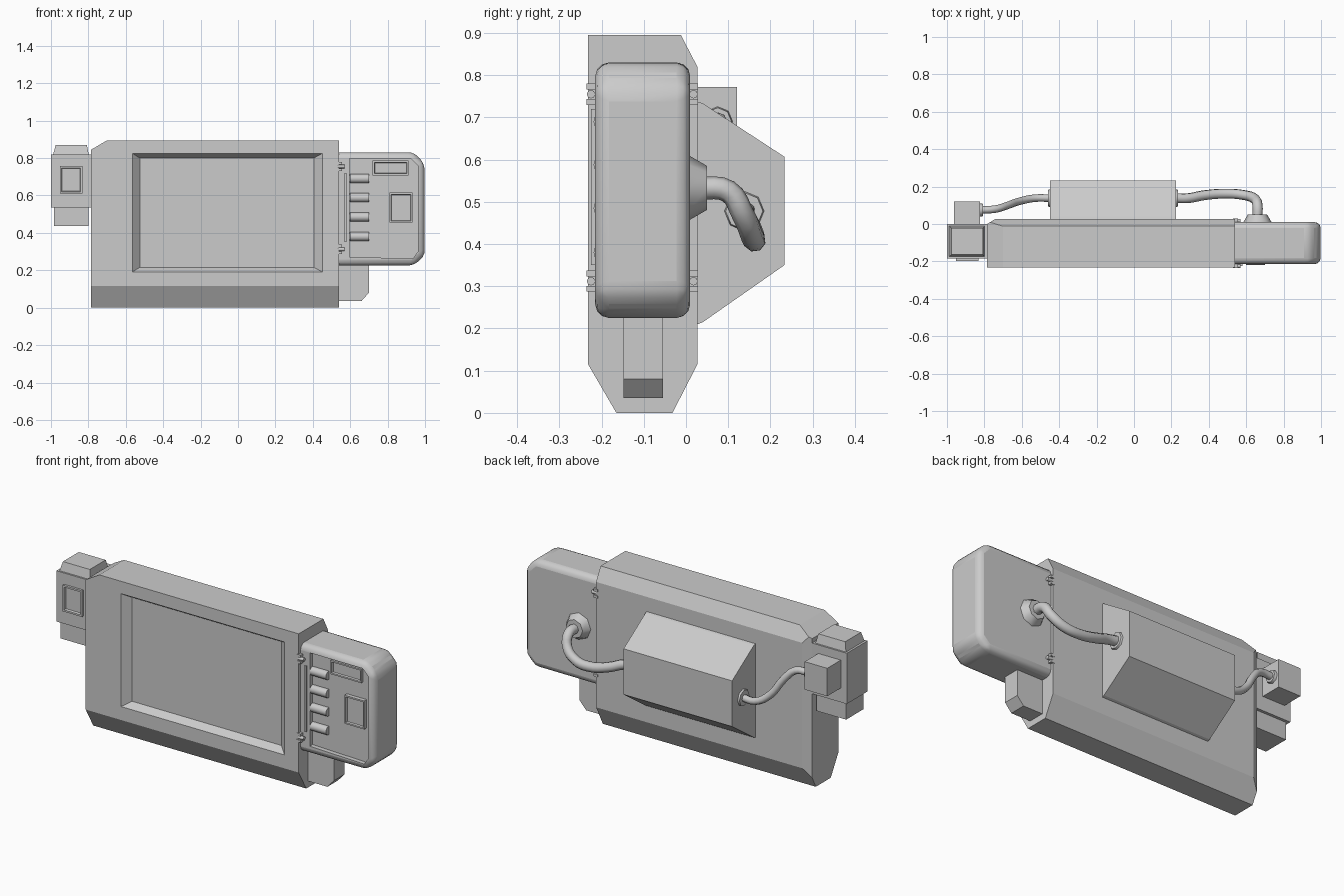
import bpy, bmesh, math
from mathutils import Vector

if "Cube" in bpy.data.objects:
    bpy.data.objects.remove(bpy.data.objects["Cube"])

GREY = (0.6, 0.6, 0.6, 1)
grey = bpy.data.materials.new("plain grey")
grey.use_nodes = True
grey.diffuse_color = GREY
grey.node_tree.nodes["Principled BSDF"].inputs["Base Color"].default_value = GREY


def finish(name, bm):
    bmesh.ops.recalc_face_normals(bm, faces=bm.faces)
    mesh = bpy.data.meshes.new(name)
    bm.to_mesh(mesh)
    bm.free()
    mesh.materials.append(grey)
    ob = bpy.data.objects.new(name, mesh)
    bpy.context.collection.objects.link(ob)
    return ob


def smooth(ob, angle=35):
    bpy.ops.object.select_all(action='DESELECT')
    ob.select_set(True)
    bpy.context.view_layer.objects.active = ob
    bpy.ops.object.shade_smooth_by_angle(angle=math.radians(angle))


def loft(name, lower, upper):
    """Solid between two matching outlines."""
    bm = bmesh.new()
    a = [bm.verts.new(p) for p in lower]
    b = [bm.verts.new(p) for p in upper]
    bm.faces.new(a)
    bm.faces.new(b)
    n = len(a)
    for i in range(n):
        j = (i + 1) % n
        bm.faces.new((a[i], a[j], b[j], b[i]))
    return finish(name, bm)


def prism_x(name, yz, x0, x1):
    return loft(name, [(x0, y, z) for y, z in yz], [(x1, y, z) for y, z in yz])


def prism_y(name, xz, y0, y1):
    return loft(name, [(x, y0, z) for x, z in xz], [(x, y1, z) for x, z in xz])


def rect(a0, a1, b0, b1):
    return [(a0, b0), (a1, b0), (a1, b1), (a0, b1)]


def box(name, x, y, z):
    return prism_y(name, rect(*x, *z), *y)


def cut(ob, cutter):
    cutter.hide_render = True
    cutter.hide_set(True)
    mod = ob.modifiers.new("recess", 'BOOLEAN')
    mod.object, mod.operation, mod.solver = cutter, 'DIFFERENCE', 'EXACT'


def slice_off(ob, point, normal):
    bm = bmesh.new()
    bm.from_mesh(ob.data)
    geom = bm.verts[:] + bm.edges[:] + bm.faces[:]
    res = bmesh.ops.bisect_plane(bm, geom=geom, plane_co=point, plane_no=normal, clear_outer=True)
    edges = [e for e in res["geom_cut"] if isinstance(e, bmesh.types.BMEdge)]
    bmesh.ops.contextual_create(bm, geom=edges)
    bmesh.ops.recalc_face_normals(bm, faces=bm.faces)
    bm.to_mesh(ob.data)
    bm.free()


def cone(name, start, end, r0, r1, sides=8):
    start, end = Vector(start), Vector(end)
    d = end - start
    bm = bmesh.new()
    bmesh.ops.create_cone(bm, cap_ends=True, segments=sides, radius1=r0, radius2=r1, depth=d.length)
    bm.transform(d.to_track_quat('Z', 'Y').to_matrix().to_4x4())
    bmesh.ops.translate(bm, verts=bm.verts, vec=(start + end) / 2)
    ob = finish(name, bm)
    smooth(ob, 50)
    return ob


def cable(name, points, radius):
    curve = bpy.data.curves.new(name, 'CURVE')
    curve.dimensions = '3D'
    curve.bevel_depth, curve.bevel_resolution, curve.resolution_u = radius, 2, 4
    sp = curve.splines.new('BEZIER')
    sp.bezier_points.add(len(points) - 1)
    for bp, p in zip(sp.bezier_points, points):
        bp.co = p
        bp.handle_left_type = bp.handle_right_type = 'AUTO'
    curve.materials.append(grey)
    ob = bpy.data.objects.new(name, curve)
    bpy.context.collection.objects.link(ob)


def button(name, x, z, y0, y1, rim, depth):
    """Raised plate with a sunken centre on its front."""
    ob = box(name, x, (y0, y1), z)
    bm = bmesh.new()
    bm.from_mesh(ob.data)
    front = [f for f in bm.faces if f.normal.y < -0.9]
    bmesh.ops.inset_region(bm, faces=front, thickness=rim)
    bmesh.ops.inset_region(bm, faces=front, thickness=rim / 3, depth=-depth)
    bm.to_mesh(ob.data)
    bm.free()


# Main slab with trimmed corners
body = prism_x("body", [(-0.165, 0), (-0.032, 0), (0.027, 0.115), (0.027, 0.82),
                        (-0.012, 0.895), (-0.232, 0.895), (-0.232, 0.115)], -0.785, 0.54)
slice_off(body, (-0.785, 0, 0.845), (-0.5, 0, 0.85))
slice_off(body, (-0.785, 0.0, 0.4), (-0.5, 0.8, 0))

# Sunken screen with sloping sides
screen = loft("screen_cutter",
              [(x, -0.232 - 0.02, z) for x, z in rect(-0.585, 0.475, 0.178, 0.838)],
              [(x, -0.192, z) for x, z in rect(-0.525, 0.405, 0.216, 0.8)])
cut(body, screen)

# Control pod
pod = prism_y("control_pod", [(0.5, 0.225), (0.94, 0.225), (0.998, 0.28), (0.998, 0.77),
                              (0.94, 0.83), (0.5, 0.83)], -0.215, 0.01)
mod = pod.modifiers.new("rounding", 'BEVEL')
mod.width, mod.segments, mod.limit_method = 0.032, 3, 'ANGLE'
cut(pod, prism_y("pod_cutter", [(0.597, 0.272), (0.935, 0.262), (0.962, 0.3), (0.962, 0.76),
                                (0.925, 0.797), (0.597, 0.797)], -0.3, -0.19))
smooth(pod)

# Pod controls
for z in (0.69, 0.588, 0.485, 0.38):
    cone("pod_roller", (0.6, -0.195, z), (0.7, -0.195, z), 0.024, 0.024, 12)
button("pod_display", (0.72, 0.912), (0.708, 0.786), -0.208, -0.185, 0.012, 0.01)
button("pod_button", (0.81, 0.933), (0.455, 0.615), -0.212, -0.185, 0.012, 0.01)
box("pod_rail", (0.57, 0.58), (-0.225, -0.2), (0.35, 0.72))

# Hinge clips on both faces
for z in (0.755, 0.312):
    for y in (-0.225, 0.018):
        cone("hinge_pin", (0.535, y, z), (0.57, y, z), 0.01, 0.01)
        for dz in (-0.018, 0.018):
            box("hinge_clip", (0.53, 0.555), (y - 0.011, y + 0.011), (z + dz - 0.007, z + dz + 0.007))

# Foot below the pod
prism_y("pod_foot", [(0.53, 0.035), (0.66, 0.035), (0.7, 0.08), (0.7, 0.24), (0.53, 0.24)],
        -0.148, -0.055)

# Side pod with cap and plug
box("side_pod", (-1, -0.785), (-0.185, 0), (0.535, 0.82))
loft("side_cap", [(x, y, 0.82) for x, y in rect(-0.988, -0.798, -0.175, -0.01)],
     [(x, y, 0.87) for x, y in rect(-0.975, -0.808, -0.163, -0.022)])
box("side_plug", (-0.985, -0.8), (-0.168, -0.016), (0.437, 0.54))
button("side_button", (-0.953, -0.832), (0.61, 0.757), -0.198, -0.18, 0.014, 0.012)
box("side_back_box", (-0.963, -0.823), (0, 0.121), (0.615, 0.772))

# Back housing
prism_x("back_housing", [(0.02, 0.207), (0.04, 0.215), (0.233, 0.35), (0.233, 0.607),
                         (0.04, 0.733), (0.02, 0.74)], -0.45, 0.225)

# Cables and their sockets
cone("pod_socket", (0.66, 0.005, 0.533), (0.66, 0.05, 0.533), 0.078, 0.052)
cone("housing_socket_left", (0.222, 0.138, 0.478), (0.235, 0.138, 0.478), 0.048, 0.044)
cone("housing_socket_right", (-0.447, 0.138, 0.478), (-0.46, 0.138, 0.478), 0.048, 0.044)
cone("side_socket", (-0.825, 0.075, 0.69), (-0.808, 0.075, 0.69), 0.036, 0.033)
cable("pod_cable", [(0.66, 0.03, 0.533), (0.66, 0.1, 0.525), (0.645, 0.135, 0.47), (0.58, 0.156, 0.42),
                    (0.48, 0.162, 0.41), (0.37, 0.153, 0.435), (0.29, 0.138, 0.465), (0.22, 0.138, 0.478)], 0.027)
cable("side_cable", [(-0.44, 0.138, 0.478), (-0.53, 0.138, 0.478), (-0.61, 0.122, 0.53),
                     (-0.68, 0.098, 0.63), (-0.74, 0.08, 0.685), (-0.83, 0.075, 0.69)], 0.02)
